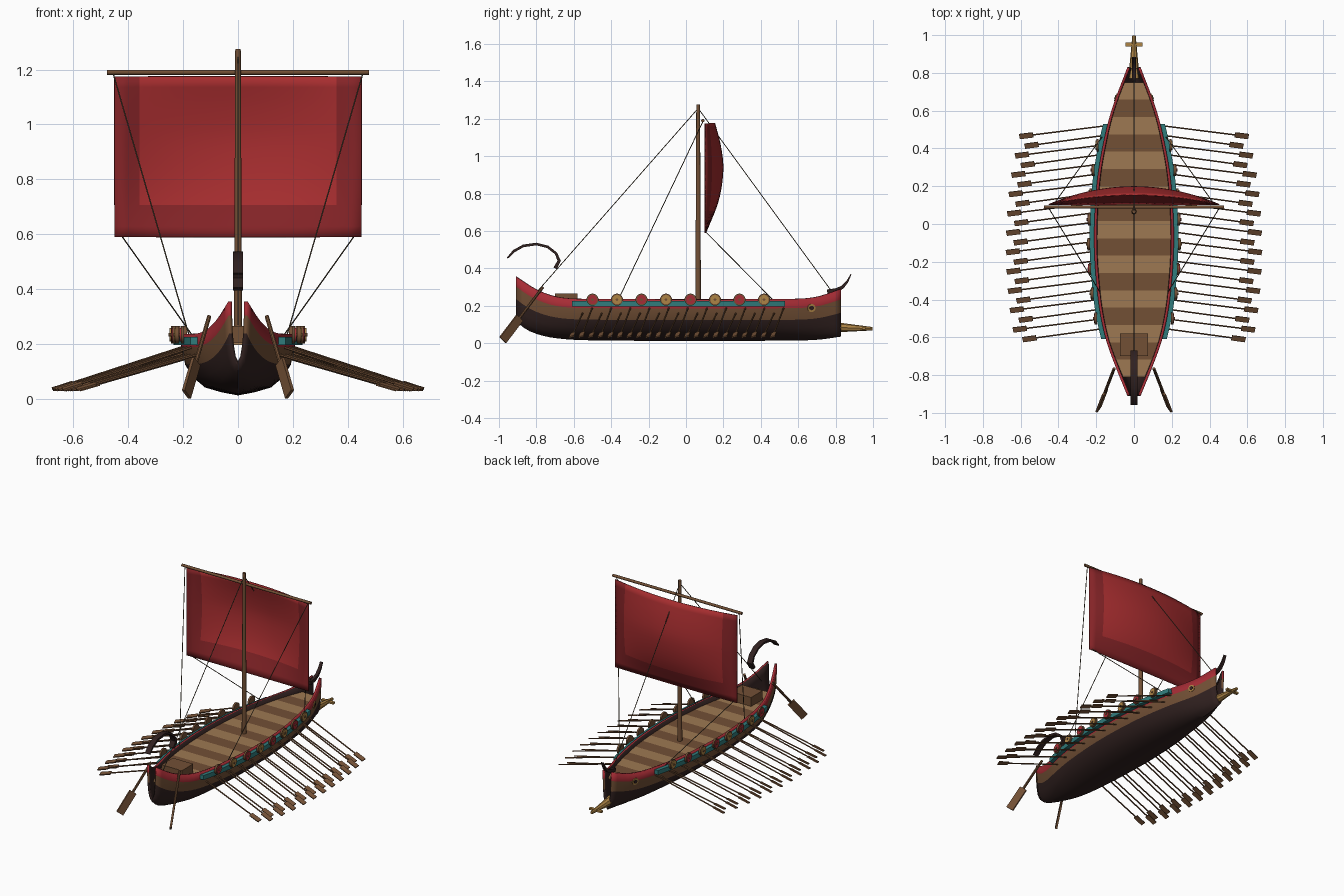
import bpy, bmesh, math
from mathutils import Vector, Matrix

cube = bpy.data.objects.get("Cube")
if cube:
    bpy.data.objects.remove(cube, do_unlink=True)


def material(name, r, g, b):
    m = bpy.data.materials.new(name)
    m.use_nodes = True
    m.diffuse_color = (r, g, b, 1)
    m.node_tree.nodes["Principled BSDF"].inputs["Base Color"].default_value = (r, g, b, 1)
    return m


DARK = material("dark timber", 0.03, 0.015, 0.014)
BROWN = material("brown wood", 0.17, 0.08, 0.036)
TAN = material("light plank", 0.34, 0.19, 0.085)
RED = material("painted red", 0.38, 0.025, 0.035)
SAIL = material("sail red", 0.38, 0.026, 0.028)
HEM = material("sail hem red", 0.23, 0.017, 0.02)
TEAL = material("teal paint", 0.03, 0.2, 0.2)
GOLD = material("bronze", 0.42, 0.23, 0.06)
ROPE = material("rope", 0.1, 0.075, 0.045)


def curve(points):
    """Smooth function through a few (position, value) points."""
    n = len(points)

    def slope(i):
        a, b = points[max(i - 1, 0)], points[min(i + 1, n - 1)]
        return (b[1] - a[1]) / (b[0] - a[0])

    def value(x):
        i = 0
        while i < n - 2 and x > points[i + 1][0]:
            i += 1
        (x0, v0), (x1, v1) = points[i], points[i + 1]
        h = x1 - x0
        t = (x - x0) / h
        return (v0 * (1 + 2 * t) * (1 - t) ** 2 + v1 * t * t * (3 - 2 * t)
                + h * slope(i) * t * (1 - t) ** 2 + h * slope(i + 1) * t * t * (t - 1))
    return value


beam = curve([(-.91, .035), (-.75, .1), (-.6, .152), (-.4, .19), (-.1, .211),
              (.2, .198), (.4, .168), (.6, .12), (.83, .035)])
sheer = curve([(-.91, .355), (-.8, .285), (-.68, .245), (-.5, .236), (.55, .236),
               (.7, .247), (.83, .29)])
keel = curve([(-.91, .12), (-.85, .07), (-.72, .03), (-.5, .015), (.5, .013), (.7, .018), (.83, .035)])
STERN, BOW = -.91, .83


def spread(a, b, n):
    return [a + (b - a) * i / n for i in range(n + 1)]


def loft(bm, rings, closed=False):
    """Skin a row of rings; returns faces row by row."""
    rows = [[bm.verts.new(p) for p in r] for r in rings]
    n = len(rows[0])
    faces = []
    for a, b in zip(rows, rows[1:]):
        faces.append([bm.faces.new((a[i], a[(i + 1) % n], b[(i + 1) % n], b[i]))
                      for i in range(n if closed else n - 1)])
    if closed:
        bm.faces.new(rows[0][::-1])
        bm.faces.new(rows[-1])
    return faces


def paint(verts, index):
    for v in verts:
        for f in v.link_faces:
            f.material_index = index


def rod(bm, a, b, r1, r2=None, sides=8, mat=0):
    a, b = Vector(a), Vector(b)
    d = b - a
    m = Matrix.Translation((a + b) / 2) @ d.to_track_quat('Z', 'Y').to_matrix().to_4x4()
    out = bmesh.ops.create_cone(bm, cap_ends=True, segments=sides, radius1=r1,
                                radius2=r1 if r2 is None else r2, depth=d.length, matrix=m)
    paint(out["verts"], mat)


def slab(bm, a, b, across, width, thick):
    """Box running from a to b, its width lying along the across direction."""
    a, b = Vector(a), Vector(b)
    z = (b - a).normalized()
    y = z.cross(Vector(across)).normalized()
    x = y.cross(z)
    rot = Matrix((x, y, z)).transposed().to_4x4()
    size = Matrix.Diagonal((width, thick, (b - a).length, 1))
    bmesh.ops.create_cube(bm, size=1, matrix=Matrix.Translation((a + b) / 2) @ rot @ size)


def sweep(bm, path, half, thick):
    """Bent plank in the y-z plane with a thickness for each point."""
    rings = []
    for i, p in enumerate(path):
        a, b = path[max(i - 1, 0)], path[min(i + 1, len(path) - 1)]
        t = Vector((0, b[0] - a[0], b[1] - a[1])).normalized()
        n = Vector((0, -t.z, t.y)) * thick[i] / 2
        c = Vector((0, *p))
        x = Vector((half, 0, 0))
        rings.append([c + x + n, c - x + n, c - x - n, c + x - n])
    loft(bm, rings, True)


def finish(name, bm, mats, solid=0, offset=0, smooth=True, fix=True):
    if fix:
        bmesh.ops.recalc_face_normals(bm, faces=bm.faces)
    me = bpy.data.meshes.new(name)
    bm.to_mesh(me)
    bm.free()
    for m in mats:
        me.materials.append(m)
    ob = bpy.data.objects.new(name, me)
    bpy.context.collection.objects.link(ob)
    if smooth:
        bpy.ops.object.select_all(action='DESELECT')
        ob.select_set(True)
        bpy.context.view_layer.objects.active = ob
        bpy.ops.object.shade_smooth_by_angle(angle=math.radians(40))
    if solid:
        s = ob.modifiers.new("thickness", 'SOLIDIFY')
        s.thickness, s.offset, s.material_offset = solid, -1, offset
    return ob


# Hull: open-ended shell, dark below, brown wale, red top strake
half = [(1, 1), (.98, .78), (.91, .5), (.78, .3), (.57, .13), (.28, .05)]
section = half + [(0, 0)] + [(-x, z) for x, z in half[::-1]]
bm = bmesh.new()
rows = loft(bm, [[(beam(y) * u, y, keel(y) + (sheer(y) - keel(y)) * v) for u, v in section]
                 for y in spread(STERN, BOW, 48)])
for row in rows:
    for i, f in enumerate(row):
        f.material_index = {0: 2, 1: 1}.get(min(i, len(row) - 1 - i), 0)
finish("hull", bm, [DARK, BROWN, RED, DARK], solid=.014, offset=3, fix=False)

# Deck in alternating bands
bm = bmesh.new()
rows = loft(bm, [[(s * (beam(y) * .96 - .008), y, .205) for s in (-1, 1)]
                 for y in spread(.75, -.81, 51)][::-1])
for i, row in enumerate(rows):
    row[0].material_index = (i // 3) % 2
finish("deck", bm, [TAN, BROWN], solid=.01, smooth=False, fix=False)

# Helm bench
bm = bmesh.new()
slab(bm, (0, -.7, .235), (0, -.58, .235), (1, 0, 0), .15, .06)
finish("helm_bench", bm, [BROWN], smooth=False)

# Teal outrigger strips along both sides
bm = bmesh.new()
for s in (-1, 1):
    loft(bm, [[(s * (beam(y) + dx), y, z) for dx, z in
               ((-.008, .195), (.024, .195), (.024, .225), (-.008, .225))]
              for y in spread(-.61, .53, 24)], True)
finish("outrigger", bm, [TEAL])

# Shields with dark rims and bosses
bm = bmesh.new()
for s in (-1, 1):
    for i in range(8):
        y = -.5 + i * .131
        x = beam(y) + .022
        for r, x0, x1, mat in ((.032, 0, .012, 0), (.025, .01, .016, 1 + i % 2), (.007, .014, .02, 0)):
            rod(bm, (s * (x + x0), y, .233), (s * (x + x1), y, .233), r, sides=20, mat=mat)
finish("shields", bm, [BROWN, RED, GOLD])

# Two staggered banks of oars
bm = bmesh.new()
for s in (-1, 1):
    for i in range(22):
        y, low = .525 - i * .0512, i % 2
        b = beam(y)
        start = Vector((s * (b - .03), y, .165 if low else .195))
        tip = Vector((s * (b + (.425 if low else .465)), y - .062, .034))
        neck = tip + (start - tip).normalized() * .075
        rod(bm, start, neck, .0045, sides=6)
        slab(bm, neck, tip, (0, 1, .35), .028, .007)
finish("oars", bm, [BROWN])

# Steering oars at the stern
bm = bmesh.new()
for s in (-1, 1):
    top, tip = Vector((s * .105, -.765, .3)), Vector((s * .188, -.98, .016))
    neck = top.lerp(tip, .58)
    rod(bm, top, neck, .008)
    slab(bm, neck, tip, (s * .5, -.75, .5), .05, .012)
finish("steering_oars", bm, [BROWN])

# Mast and yard
bm = bmesh.new()
rod(bm, (0, .065, .2), (0, .065, 1.275), .015, .01, 12)
finish("mast", bm, [BROWN])
bm = bmesh.new()
rod(bm, (-.477, .09, 1.19), (.477, .09, 1.19), .009, sides=10)
finish("yard", bm, [BROWN])

# Billowing sail with a darker hem on the sides and foot
belly = curve([(0, .002), (.3, .07), (.58, .094), (.8, .08), (1, .05)])
bm = bmesh.new()
rows = loft(bm, [[(.45 * u, .1 + (1 - u * u) * belly(v), .59 + .585 * v) for u in spread(-1, 1, 20)]
                 for v in spread(0, 1, 15)])
for j, row in enumerate(rows):
    for i, f in enumerate(row):
        f.material_index = int(i < 2 or i > 17 or j < 3)
finish("sail", bm, [SAIL, HEM], solid=.006, fix=False)

# Rigging
bm = bmesh.new()
lines = [((0, .065, 1.255), (0, -.8, .27)), ((0, .065, 1.255), (0, .78, .275))]
for s in (-1, 1):
    lines += [((s * .455, .09, 1.185), (s * .18, -.36, .236)),
              ((s * .425, .105, .595), (s * .17, .46, .236))]
for a, b in lines:
    rod(bm, a, b, .0025, sides=5)
finish("rigging", bm, [ROPE])

# Curled stern ornament and bow horn
bm = bmesh.new()
sweep(bm, [(-.955, .455), (-.92, .492), (-.87, .52), (-.8, .53), (-.74, .515),
           (-.695, .48), (-.678, .44), (-.7, .4)], .018, [.008] + [.014] * 5 + [.018, .02])
finish("stern_ornament", bm, [DARK])
bm = bmesh.new()
sweep(bm, [(.755, .275), (.8, .282), (.835, .298), (.862, .328), (.882, .368)],
      .01, [.024, .022, .018, .012, .005])
finish("bow_horn", bm, [DARK])

# Bronze ram with cross fin
bm = bmesh.new()
rod(bm, (0, .77, .086), (0, .998, .077), .03, .009, 8)
slab(bm, (-.045, .95, .078), (.045, .95, .078), (0, 1, 0), .02, .012)
finish("ram", bm, [GOLD])

# Painted eyes at the bow
bm = bmesh.new()
for s in (-1, 1):
    p = Vector((s * beam(.67) * .97, .67, .188))
    n = Vector((s, .36, -.08)).normalized()
    rod(bm, p - n * .004, p + n * .005, .022, sides=20)
    rod(bm, p, p + n * .008, .012, sides=16, mat=1)
finish("eyes", bm, [GOLD, DARK])
